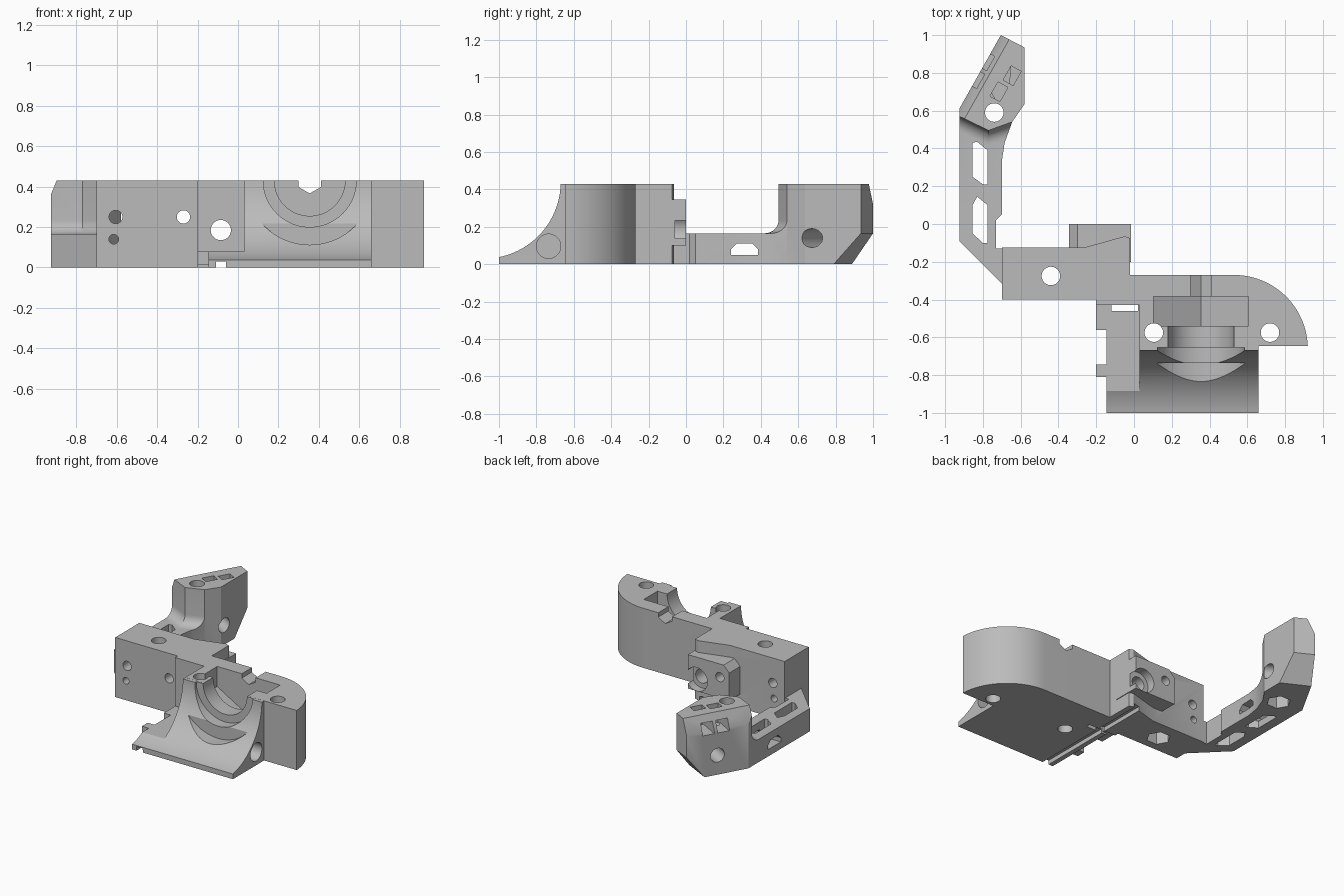
import bpy, bmesh
from math import cos, sin, pi, radians
from mathutils import Vector

cube = bpy.data.objects.get("Cube")
if cube:
    bpy.data.objects.remove(cube, do_unlink=True)

grey = bpy.data.materials.new("plain grey")
grey.use_nodes = True
tone = (0.5, 0.5, 0.5, 1)
grey.diffuse_color = tone
grey.node_tree.nodes["Principled BSDF"].inputs["Base Color"].default_value = tone

TOP = 0.43
PLACE = {'x': lambda u, v, w: (w, u, v),
         'y': lambda u, v, w: (u, w, v),
         'z': lambda u, v, w: (u, v, w)}


def arc(cu, cv, r, start, end, n):
    return [(cu + r * cos(radians(start + (end - start) * i / n)),
             cv + r * sin(radians(start + (end - start) * i / n))) for i in range(n + 1)]


def ring(cu, cv, r, n=40, turn=0):
    return arc(cu, cv, r, turn, turn + 360, n)[:-1]


def rect(u0, u1, v0, v1):
    return [(u0, v0), (u1, v0), (u1, v1), (u0, v1)]


def prism(name, pts, axis, a, b, edit=None):
    """Extrude a flat outline along an axis from a to b."""
    bm = bmesh.new()
    face = bm.faces.new([bm.verts.new(PLACE[axis](u, v, a)) for u, v in pts])
    ext = bmesh.ops.extrude_face_region(bm, geom=[face])
    verts = [g for g in ext["geom"] if isinstance(g, bmesh.types.BMVert)]
    bmesh.ops.translate(bm, verts=verts, vec=PLACE[axis](0, 0, b - a))
    bmesh.ops.recalc_face_normals(bm, faces=bm.faces)
    if edit:
        edit(bm)
        bmesh.ops.recalc_face_normals(bm, faces=bm.faces)
    mesh = bpy.data.meshes.new(name)
    bm.to_mesh(mesh)
    bm.free()
    mesh.materials.append(grey)
    ob = bpy.data.objects.new(name, mesh)
    bpy.context.collection.objects.link(ob)
    return ob


def combine(target, other, operation):
    mod = target.modifiers.new("join", 'BOOLEAN')
    mod.operation, mod.object, mod.solver = operation, other, 'EXACT'
    deps = bpy.context.evaluated_depsgraph_get()
    mesh = bpy.data.meshes.new_from_object(target.evaluated_get(deps))
    target.modifiers.clear()
    target.data = mesh
    bpy.data.objects.remove(other, do_unlink=True)


def cut(target, pts, axis, a, b, edit=None):
    combine(target, prism("cutter", pts, axis, a, b, edit), 'DIFFERENCE')


def add(target, pts, axis, a, b):
    combine(target, prism("piece", pts, axis, a, b), 'UNION')


# main body: square block with a rounded wing
plan = [(-.7, -.4), (-.2, -.4), (-.2, -.43), (.02, -.43), (.02, -.645), (.92, -.645)]
plan += arc(.53, -.66, .39, 4, 90, 24)
plan += [(-.02, -.27), (-.02, -.075), (-.05, -.065), (-.265, -.125), (-.7, -.125)]
body = prism("mount_body", plan, 'z', 0, TOP)

# concave front apron, lowered on its left portion
apron = [(-.46, 0), (-1, 0)] + arc(-1.08, .44, .41, -78.8, -1.5, 32) + [(-.46, TOP)]
add(body, apron, 'x', -.145, .66)
cut(body, rect(-.3, .03, -1.1, -.43), 'z', .08, .6)
for y0, y1 in ((-.56, -.39), (-.81, -.745)):
    add(body, rect(-.2, -.12, y0, y1), 'z', .012, .08)

# rear tab
tab = [(-.345, .1), (-.015, .1), (-.015, .345), (-.3, .345), (-.345, .3)]
add(body, tab, 'y', -.2, 0)

# stepped bore, nut pocket and notch, all on one axis
cx = .355
cut(body, ring(cx, TOP, .175, 64), 'y', -.7, -.5)
cut(body, ring(cx, TOP, .23, 64), 'y', -1.1, -.655)
cut(body, ring(cx, TOP, .318, 64), 'y', -1.1, -.735)
cut(body, ring(cx, TOP, .29, 6, 30), 'y', -.54, -.385)
cut(body, ring(cx, TOP, .064, 6, 30), 'y', -.42, -.2)

# screw holes
for x, y in ((.105, -.575), (.72, -.575), (-.44, -.275)):
    cut(body, ring(x, y, .049), 'z', -.1, .6)
cut(body, ring(-.44, -.275, .08, 6), 'z', -.1, .09)
for x, z, r in ((-.085, .185, .05), (-.27, .25, .033), (-.605, .25, .033), (-.615, .14, .024)):
    cut(body, ring(x, z, r), 'y', -.5, .2)
cut(body, ring(-.085, .185, .085), 'y', -.06, .1)
cut(body, ring(-.735, .096, .065), 'x', .53, .8)
# underside groove
cut(body, rect(-.11, -.06, -.1, .03), 'y', -1.1, .1)

# side arm ending in a tall head
out = Vector((-.87, .49, 0))
back = Vector((.46, .89, 0))


def slice_head(bm):
    up = Vector((0, 0, 1))
    for point, normal in (((-.925, .61, .32), out * .11 + up * .05),
                          ((-.705, 1, .165), back * .165 - up * .13)):
        res = bmesh.ops.bisect_plane(bm, geom=bm.verts[:] + bm.edges[:] + bm.faces[:],
                                     plane_co=point, plane_no=normal, clear_outer=True)
        edges = [g for g in res["geom_cut"] if isinstance(g, bmesh.types.BMEdge)]
        bmesh.ops.edgeloop_fill(bm, edges=edges)


def round_foot(bm):
    edges = [e for e in bm.edges if all(v.co.z < .2 and v.co.y > .48 for v in e.verts)]
    bmesh.ops.bevel(bm, geom=edges, offset=.07, segments=8, profile=.5, affect='EDGES')


arm_plan = [(-.925, .61), (-.925, -.09), (-.68, -.335), (-.68, -.13), (-.73, -.13),
            (-.73, .02), (-.7, .05), (-.7, .33), (-.685, .43), (-.645, .54),
            (-.58, .635), (-.58, .935), (-.705, 1)]
arm = prism("side_arm", arm_plan, 'z', 0, TOP, slice_head)
cut(arm, [(-1.1, -.6), (-.4, -.6), (-.4, .63), (-.645, .54), (-.77, .495), (-1.1, .655)],
    'z', .165, .7, round_foot)

# lightening slots
cut(arm, [(-.855, .43), (-.855, .25), (-.8, .21), (-.775, .21), (-.775, .39), (-.83, .435)],
    'z', -.1, .4)
cut(arm, [(-.855, .1), (-.855, -.05), (-.8, -.1), (-.775, -.1), (-.775, .1), (-.83, .145)],
    'z', -.1, .4)
cut(arm, [(.24, .05), (.385, .05), (.385, .08), (.355, .11), (.27, .11), (.24, .08)],
    'x', -1.1, -.5)

# head holes: vertical screw with nut pocket, and a slanted cross hole
cut(arm, ring(-.74, .59, .049), 'z', -.1, .6)
cut(arm, ring(-.74, .59, .08, 6), 'z', -.1, .09)


def aim_cross_hole(bm):
    turn = out.to_track_quat('Z', 'Y').to_matrix()
    bmesh.ops.rotate(bm, verts=bm.verts, cent=(0, 0, 0), matrix=turn)
    bmesh.ops.translate(bm, verts=bm.verts, vec=(-.7, .74, .14))


cut(arm, ring(0, 0, .05), 'z', -.5, .5, aim_cross_hole)

# tie channels from the top of the head to its outer side
along = Vector((.49, .87, 0))
for centre in (Vector((-.645, .785, 0)), Vector((-.715, .665 + .035, 0))):
    def quad(near, far):
        corners = [centre + out * o + along * s * .043
                   for o, s in ((near, -1), (far, -1), (far, 1), (near, 1))]
        return [(c.x, c.y) for c in corners]
    cut(arm, quad(-.03, .03), 'z', .29, .6)
    cut(arm, quad(-.02, .3), 'z', .3, .38)

# join the arm to the body and shade
combine(body, arm, 'UNION')
bpy.ops.object.select_all(action='DESELECT')
body.select_set(True)
bpy.context.view_layer.objects.active = body
bpy.ops.object.shade_smooth_by_angle(angle=radians(25))
